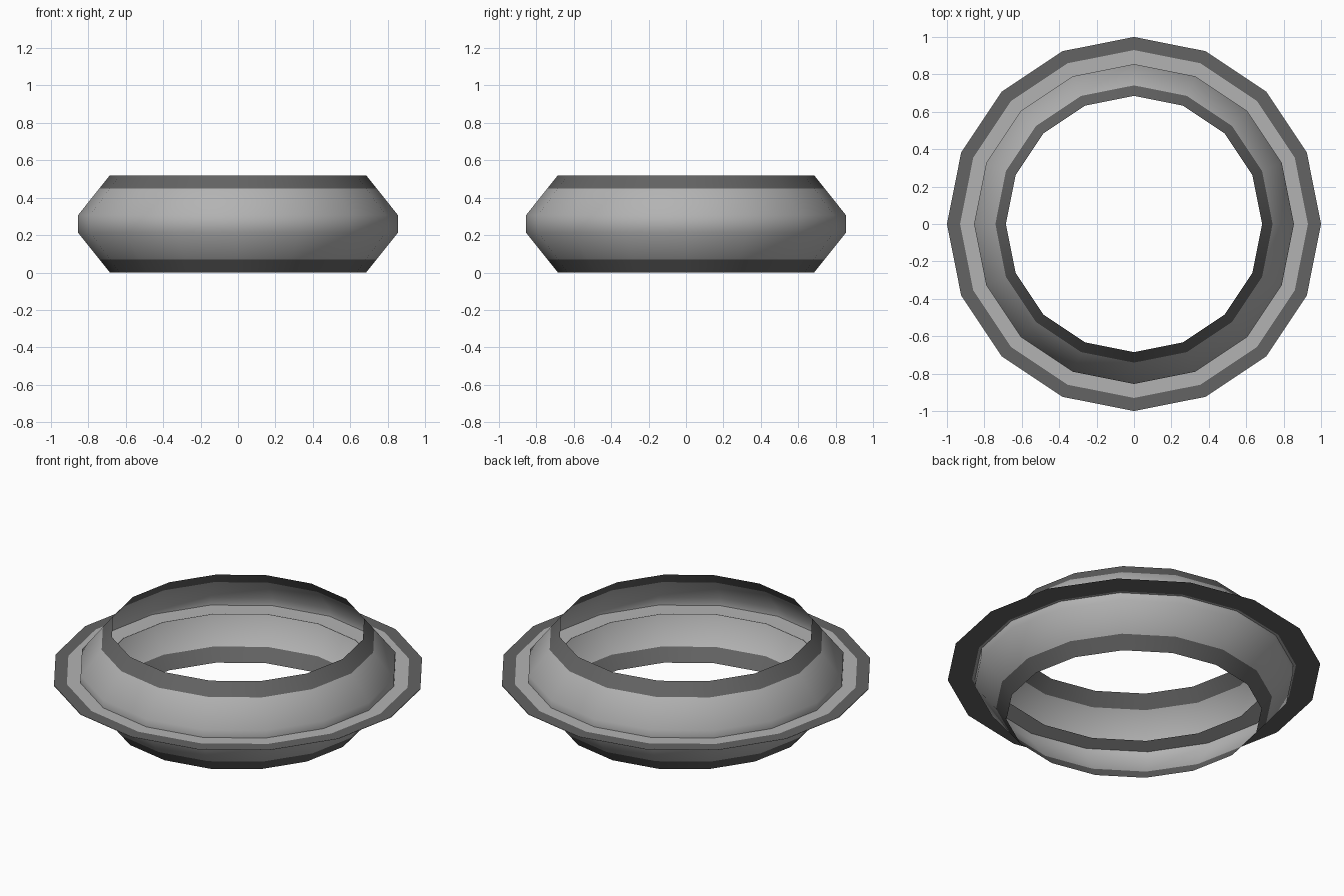
import bpy
import math

SIDES = 16
MID = 0.26

cube = bpy.data.objects.get("Cube")
if cube:
    bpy.data.objects.remove(cube, do_unlink=True)


def make_material(name, value):
    mat = bpy.data.materials.new(name)
    mat.use_nodes = True
    colour = (value, value, value, 1)
    mat.diffuse_color = colour
    mat.node_tree.nodes["Principled BSDF"].inputs["Base Color"].default_value = colour
    return mat


LIGHT = make_material("light grey", 0.45)
DARK = make_material("dark grey", 0.125)


def revolve(name, profile, dark_strips, flip=False):
    """Turn an open (radius, height) profile around z; listed strips are dark."""
    verts = [(r * math.cos(math.tau * s / SIDES), r * math.sin(math.tau * s / SIDES), z)
             for r, z in profile for s in range(SIDES)]
    faces = []
    for p in range(len(profile) - 1):
        for s in range(SIDES):
            n = (s + 1) % SIDES
            a, b = p * SIDES, (p + 1) * SIDES
            face = (a + s, a + n, b + n, b + s)
            faces.append(face[::-1] if flip else face)
    mesh = bpy.data.meshes.new(name)
    mesh.from_pydata(verts, [], faces)
    mesh.materials.append(LIGHT)
    mesh.materials.append(DARK)
    for poly in mesh.polygons:
        poly.material_index = int(poly.index // SIDES in dark_strips)
        poly.use_smooth = True
    obj = bpy.data.objects.new(name, mesh)
    bpy.context.collection.objects.link(obj)
    return obj


# Open barrel band with dark rims, mirrored about its middle height
lower = [(0.685, 0.0), (0.741, 0.07), (0.855, 0.213)]
upper = [(r, 2 * MID - z) for r, z in reversed(lower)]
revolve("barrel_band", lower + upper, {0, 4})

# Thin flat flange crossing the barrel wall, with a dark outer rim
revolve("flange_top", [(0.745, MID + 0.002), (0.93, MID + 0.002), (1.0, MID + 0.002)],
        {1}, flip=True)
revolve("flange_underside", [(0.745, MID - 0.002), (0.87, MID - 0.002), (1.0, MID - 0.002)],
        {1})
